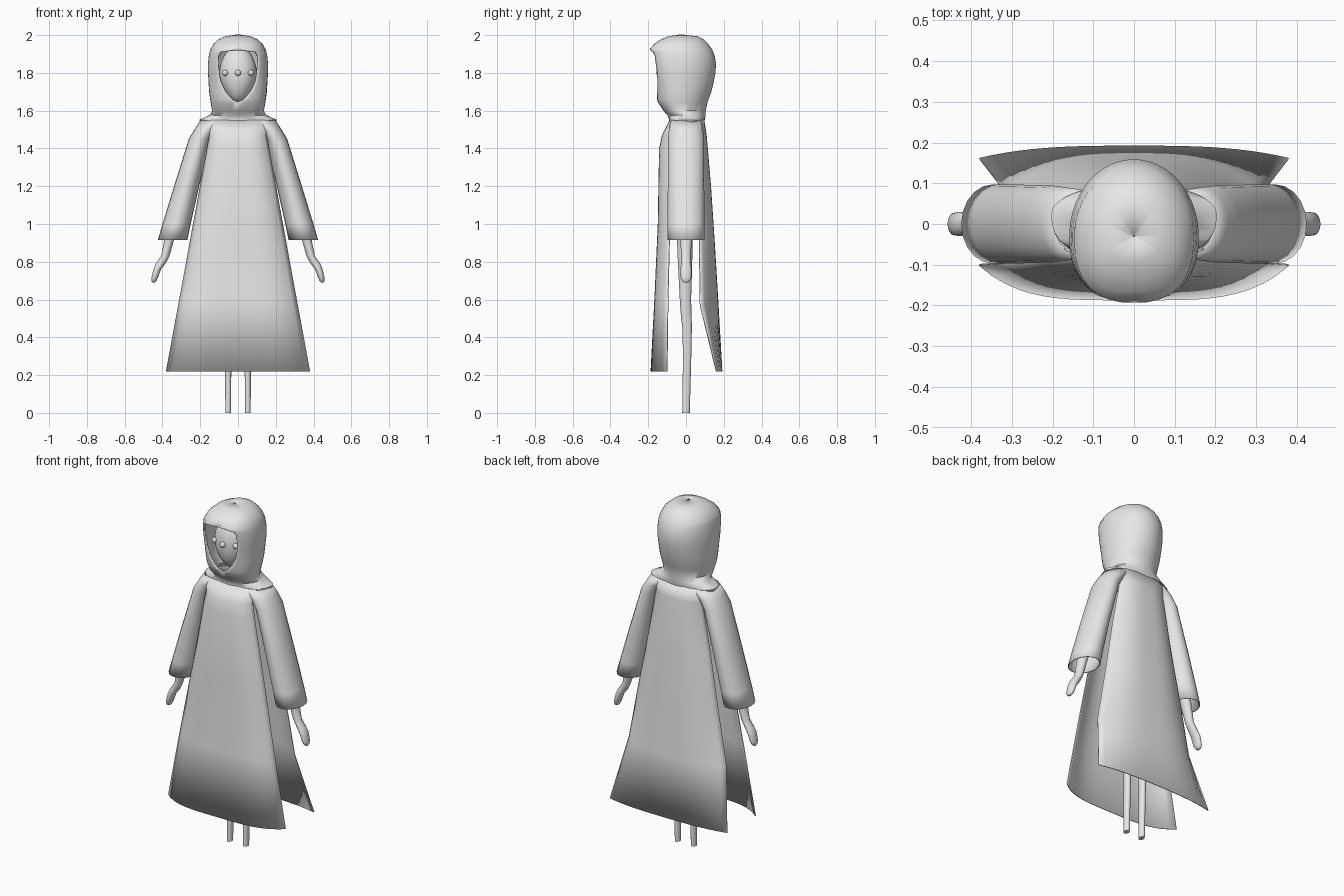
import bpy, bmesh, math

if "Cube" in bpy.data.objects:
    bpy.data.objects.remove(bpy.data.objects["Cube"], do_unlink=True)

GREY = (0.8, 0.8, 0.8, 1.0)
mat = bpy.data.materials.new("plain grey")
mat.use_nodes = True
mat.diffuse_color = GREY
mat.node_tree.nodes["Principled BSDF"].inputs["Base Color"].default_value = GREY


def finish(obj, thickness=0.0, angle=50):
    """Material, smooth shading and optional cloth thickness."""
    obj.data.materials.append(mat)
    bpy.ops.object.select_all(action="DESELECT")
    obj.select_set(True)
    bpy.context.view_layer.objects.active = obj
    bpy.ops.object.shade_smooth_by_angle(angle=math.radians(angle))
    if thickness:
        solid = obj.modifiers.new("cloth", "SOLIDIFY")
        solid.thickness = thickness
        solid.offset = 0
    return obj


def loft(name, rows, closed=False, caps=False, thickness=0.0):
    """Skin a stack of point rows with quads."""
    bm = bmesh.new()
    grid = [[bm.verts.new(p) for p in row] for row in rows]
    count = len(rows[0])
    for low, high in zip(grid, grid[1:]):
        for i in range(count if closed else count - 1):
            j = (i + 1) % count
            bm.faces.new((low[i], low[j], high[j], high[i]))
    if caps:
        bm.faces.new(grid[0])
        bm.faces.new(grid[-1])
    bmesh.ops.remove_doubles(bm, verts=bm.verts, dist=0.0005)
    bmesh.ops.recalc_face_normals(bm, faces=bm.faces)
    mesh = bpy.data.meshes.new(name)
    bm.to_mesh(mesh)
    bm.free()
    obj = bpy.data.objects.new(name, mesh)
    bpy.context.collection.objects.link(obj)
    return finish(obj, thickness)


def ring(x, y, z, rx, ry, n=20):
    return [(x + rx * math.cos(2 * math.pi * i / n),
             y + ry * math.sin(2 * math.pi * i / n), z) for i in range(n)]


def hood_row(z, width, front, back, opening, n=40):
    """Boxy front, round back; the row stays open between +-opening."""
    mid = 0.4 * front + 0.6 * back if z < 1.6 else -0.03
    start = math.asin((opening / width) ** 1.25)
    row = []
    for i in range(n + 1):
        a = start + (2 * math.pi - 2 * start) * i / n
        s, c = math.sin(a), math.cos(a)
        power = 0.8 if c > 0 else 1.0
        x = math.copysign(abs(s) ** power, s) * width
        depth = (front - mid) if c > 0 else (back - mid)
        row.append((x, mid + depth * abs(c) ** power, z))
    return row


def panel_row(z, width, centre_y, edge_y, power, n=24):
    row = []
    for i in range(n + 1):
        t = 2 * i / n - 1
        row.append((t * width, centre_y + (edge_y - centre_y) * abs(t) ** power, z))
    return row


# Hood and shoulders: height, half width, front y, back y, half opening
hood = [
    (1.52, 0.195, -0.09, 0.09, 0), (1.55, 0.2, -0.085, 0.095, 0),
    (1.575, 0.145, -0.092, 0.1, 0), (1.6, 0.133, -0.115, 0.1, 0),
    (1.645, 0.141, -0.145, 0.11, 0), (1.66, 0.144, -0.15, 0.115, 0.03),
    (1.7, 0.149, -0.155, 0.13, 0.065), (1.75, 0.152, -0.163, 0.142, 0.09),
    (1.8, 0.155, -0.172, 0.152, 0.1), (1.85, 0.155, -0.182, 0.155, 0.103),
    (1.89, 0.151, -0.19, 0.148, 0.102), (1.91, 0.147, -0.193, 0.14, 0.09),
    (1.922, 0.143, -0.19, 0.135, 0), (1.95, 0.128, -0.165, 0.115, 0),
    (1.975, 0.1, -0.13, 0.09, 0), (1.99, 0.065, -0.09, 0.06, 0),
    (2.0, 0.002, -0.031, -0.029, 0),
]
loft("hood", [hood_row(*r) for r in hood], thickness=0.008)

# Front and back robe panels: height, half width, centre y, edge y
front = [(1.55, 0.17, -0.085, -0.06), (1.47, 0.15, -0.125, -0.075),
         (1.4, 0.163, -0.14, -0.08), (1.0, 0.236, -0.147, -0.085),
         (0.6, 0.31, -0.165, -0.095), (0.22, 0.38, -0.185, -0.1)]
back = [(1.55, 0.17, 0.095, 0.06), (1.47, 0.15, 0.107, 0.06),
        (1.2, 0.2, 0.13, 0.06), (0.9, 0.255, 0.15, 0.07),
        (0.57, 0.315, 0.17, 0.075), (0.22, 0.38, 0.19, 0.16)]
loft("robe_front", [panel_row(*r, 4) for r in front], thickness=0.005)
loft("robe_back", [panel_row(*r, 3) for r in back], thickness=0.005)

# Limbs: height, x, y, x radius, y radius
sleeve = [(1.546, 0.12, 0, 0.078, 0.08), (1.5, 0.168, 0, 0.06, 0.088),
          (1.45, 0.201, 0, 0.057, 0.092), (1.2, 0.272, 0, 0.064, 0.094),
          (1.0, 0.325, 0, 0.072, 0.095), (0.915, 0.346, 0, 0.076, 0.095)]
arm = [(1.3, 0.25, 0, 0.03, 0.035), (1.0, 0.345, 0, 0.03, 0.035),
       (0.9, 0.368, 0, 0.025, 0.03), (0.83, 0.385, 0, 0.022, 0.025),
       (0.79, 0.41, 0, 0.026, 0.026), (0.76, 0.428, 0, 0.02, 0.03),
       (0.715, 0.441, 0, 0.017, 0.028), (0.698, 0.445, 0, 0.013, 0.02),
       (0.69, 0.446, 0, 0.006, 0.01)]
leg = [(1.1, 0.055, -0.01, 0.035, 0.045), (0.8, 0.055, -0.005, 0.028, 0.038),
       (0.6, 0.054, -0.003, 0.023, 0.03), (0.5, 0.053, 0.002, 0.02, 0.028),
       (0.45, 0.053, 0.006, 0.018, 0.025), (0.3, 0.052, 0.006, 0.017, 0.022),
       (0.0, 0.052, 0, 0.015, 0.02)]
for side, label in ((1, "left"), (-1, "right")):
    for part, rows, thick in (("sleeve", sleeve, 0.005), ("arm", arm, 0), ("leg", leg, 0)):
        loft(f"{label}_{part}",
             [ring(side * x, y, z, rx, ry) for z, x, y, rx, ry in rows],
             closed=True, caps=part != "sleeve", thickness=thick)


def ball(name, centre, size):
    bpy.ops.mesh.primitive_uv_sphere_add(segments=24, ring_count=14, radius=1, location=centre)
    obj = bpy.context.object
    obj.name = name
    obj.scale = size
    return finish(obj)


# Face with a pointed chin, and three bead eyes
face = ball("face", (0, -0.05, 1.79), (0.1, 0.09, 0.15))
for v in face.data.vertices:
    if v.co.z < 0:
        v.co.x *= 1 + 0.25 * v.co.z
for name, x, y in (("left_eye", 0.068, -0.117), ("middle_eye", 0, -0.142), ("right_eye", -0.068, -0.117)):
    ball(name, (x, y, 1.8), (0.016, 0.016, 0.016))
